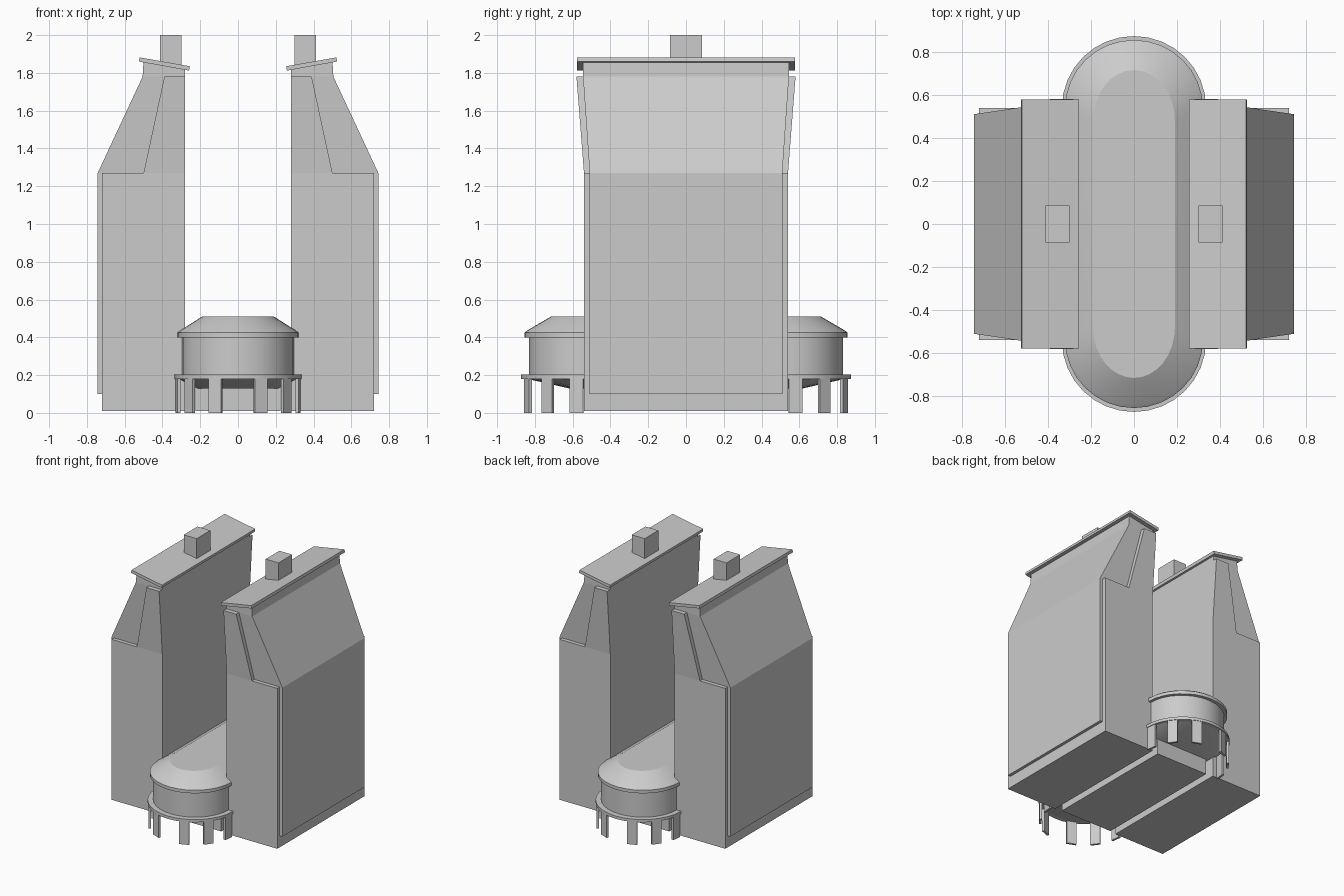
import bpy, bmesh, math
from mathutils import Vector

if "Cube" in bpy.data.objects:
    bpy.data.objects.remove(bpy.data.objects["Cube"])


def loft(bm, rings):
    """Closed skin through rings that share a vertex count, capped at both ends."""
    vs = [[bm.verts.new(p) for p in r] for r in rings]
    n = len(vs[0])
    for a, b in zip(vs, vs[1:]):
        for i in range(n):
            j = (i + 1) % n
            bm.faces.new((a[i], a[j], b[j], b[i]))
    bm.faces.new(vs[0][::-1])
    bm.faces.new(vs[-1])


def make(name, solids, mirror=(False, False), smooth=False):
    bm = bmesh.new()
    for rings in solids:
        loft(bm, rings)
    bmesh.ops.recalc_face_normals(bm, faces=bm.faces)
    me = bpy.data.meshes.new(name)
    bm.to_mesh(me)
    bm.free()
    ob = bpy.data.objects.new(name, me)
    bpy.context.collection.objects.link(ob)
    if any(mirror):
        m = ob.modifiers.new("mirror", 'MIRROR')
        m.use_axis = (mirror[0], mirror[1], False)
        m.use_mirror_merge = False
    if smooth:
        bpy.ops.object.select_all(action='DESELECT')
        ob.select_set(True)
        bpy.context.view_layer.objects.active = ob
        bpy.ops.object.shade_smooth_by_angle(angle=math.radians(25))
    return ob


def rect(x0, x1, y0, y1, z):
    return [(x0, y0, z), (x1, y0, z), (x1, y1, z), (x0, y1, z)]


def box(x0, x1, y0, y1, z0, z1):
    return [rect(x0, x1, y0, y1, z0), rect(x0, x1, y0, y1, z1)]


def stadium(w, cy, ry, z, n=16):
    """Long oval: half width w, straight to +-cy, round ends of depth ry."""
    pts = []
    for s in (1, -1):
        for i in range(n + 1):
            a = math.pi * i / n
            pts.append((s * w * math.cos(a), s * (cy + ry * math.sin(a)), z))
    return pts


MX, MXY = (True, False), (True, True)
XI = 0.28  # inner face of each tower

# Tower body, flaring in y above the shoulder
make("tower_body", [[rect(XI, x, -y, y, z) for z, x, y in (
    (0.10, 0.743, 0.51), (1.27, 0.743, 0.51), (1.78, 0.505, 0.545))],
    [rect(XI, 0.505, -0.545, 0.545, 1.78),
     [(XI, -0.545, 1.82), (0.50, -0.545, 1.862), (0.50, 0.545, 1.862), (XI, 0.545, 1.82)]]], MX)

# Recessed plinth under each tower
make("tower_plinth", [box(XI, 0.72, -0.48, 0.48, 0.01, 0.10)], MX)

# Raised end panels, leaning outward at the top
make("end_panel", [
    box(XI, 0.72, 0.48, 0.54, 0.01, 1.27),
    [rect(XI, 0.50, 0.50, 0.54, 1.27), rect(XI, 0.39, 0.535, 0.58, 1.78)]], MXY)

# Sloping roof slab and chimney
make("tower_roof", [[
    [(0.255, y, 1.835), (0.259, y, 1.812), (0.525, y, 1.86), (0.521, y, 1.882)]
    for y in (-0.578, 0.578)]], MX)
make("chimney", [box(0.30, 0.412, -0.085, 0.085, 1.82, 2.0)], MX)

# Long round-ended hall between the towers
C = 0.54
make("hall_underside", [[stadium(0.22, 0.50, 0.12, 0.13), stadium(0.315, C, 0.31, 0.182)]], smooth=True)
make("hall_deck", [[stadium(0.335, C, 0.333, 0.18), stadium(0.335, C, 0.333, 0.202)]], smooth=True)
make("hall_wall", [[stadium(0.297, C, 0.29, 0.20), stadium(0.297, C, 0.29, 0.402)]], smooth=True)
make("hall_roof", [[stadium(0.32, C, 0.315, 0.40), stadium(0.32, C, 0.315, 0.425),
                    stadium(0.305, C, 0.30, 0.437), stadium(0.19, 0.48, 0.235, 0.51)]], smooth=True)

# Plinth beneath the hall
make("hall_plinth", [box(-0.225, 0.225, -0.53, 0.53, 0.01, 0.135)])

# Thin legs around the rounded ends
legs = []
for deg in (22, 53, 83):
    a = math.radians(deg)
    out = Vector((math.sin(a), math.cos(a), 0))
    side = Vector((math.cos(a), -math.sin(a), 0)) * 0.036
    mid = Vector((0, C, 0))
    rings = []
    for z in (0, 0.185):
        up = Vector((0, 0, z))
        rings.append([mid + up + out * r + side * s
                      for r, s in ((0.311, -1), (0.328, -1), (0.328, 1), (0.311, 1))])
    legs.append(rings)
make("hall_leg", legs, MXY)
